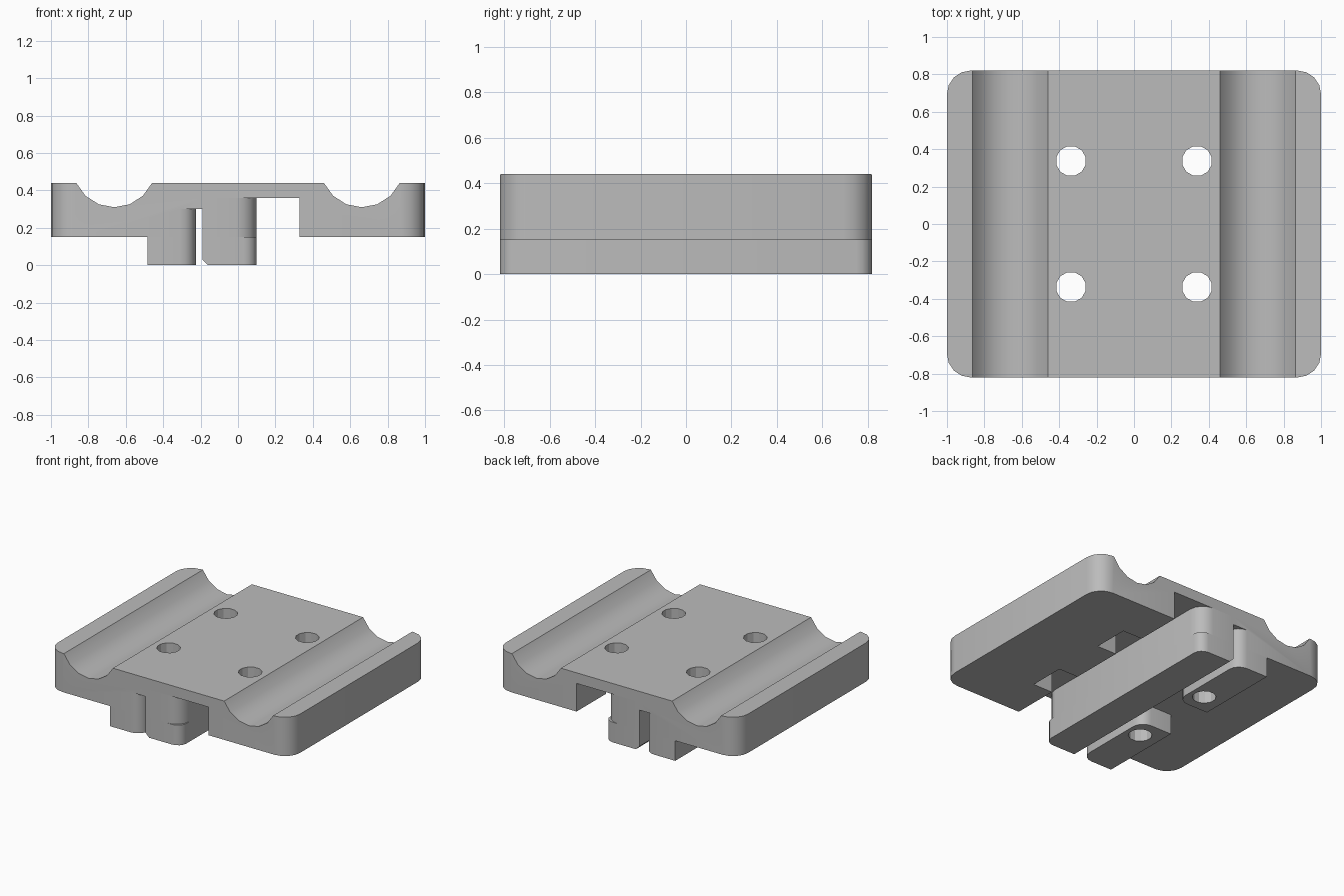
import bpy, bmesh
from math import sin, cos, pi, radians

cube = bpy.data.objects.get("Cube")
if cube:
    bpy.data.objects.remove(cube, do_unlink=True)

HALF_Y = 0.82
BASE = 0.15          # underside of the plate
TOP = 0.44
ROOF = 0.36          # top of the wide channel
SLOT_TOP = 0.30      # top of the narrow slot
SLOT = (-0.225, -0.19)
BAR_EDGE = 0.10
CHANNEL_EDGE = 0.33
HOLE = 0.337

grey = bpy.data.materials.new("plain_grey")
grey.use_nodes = True
grey.diffuse_color = (0.5, 0.5, 0.5, 1)
grey.node_tree.nodes["Principled BSDF"].inputs["Base Color"].default_value = (0.5, 0.5, 0.5, 1)


def prism(name, points, low, high, axis="z"):
    """Extrude a flat outline along z (xy outline) or y (xz outline)."""
    bm = bmesh.new()
    place = (lambda a, b: (a, b, low)) if axis == "z" else (lambda a, b: (a, low, b))
    face = bm.faces.new([bm.verts.new(place(a, b)) for a, b in points])
    moved = bmesh.ops.extrude_face_region(bm, geom=[face])["geom"]
    shift = (0, 0, high - low) if axis == "z" else (0, high - low, 0)
    bmesh.ops.translate(bm, vec=shift, verts=[v for v in moved if isinstance(v, bmesh.types.BMVert)])
    bmesh.ops.recalc_face_normals(bm, faces=bm.faces[:])
    mesh = bpy.data.meshes.new(name)
    bm.to_mesh(mesh)
    bm.free()
    mesh.materials.append(grey)
    obj = bpy.data.objects.new(name, mesh)
    bpy.context.collection.objects.link(obj)
    return obj


def arc(cx, cy, r, start, end, steps):
    angles = [radians(start + (end - start) * i / steps) for i in range(steps + 1)]
    return [(cx + r * cos(a), cy + r * sin(a)) for a in angles]


def rounded(x0, x1, y0, y1, left, right):
    """Rectangle outline with its own corner radius on each x side."""
    outline = []
    for x, y, r, sx, sy, start in ((x1, y1, right, -1, -1, 0), (x0, y1, left, 1, -1, 90),
                                   (x0, y0, left, 1, 1, 180), (x1, y0, right, -1, 1, 270)):
        outline += arc(x + sx * r, y + sy * r, r, start, start + 90, 4) if r else [(x, y)]
    return outline


def boolean(obj, cutter, operation="DIFFERENCE"):
    cutter.hide_render = True
    mod = obj.modifiers.new("cut", "BOOLEAN")
    mod.operation, mod.object, mod.solver = operation, cutter, "EXACT"
    bpy.context.view_layer.objects.active = obj
    bpy.ops.object.modifier_apply(modifier=mod.name)
    bpy.data.objects.remove(cutter, do_unlink=True)


def drill(obj, x, y):
    boolean(obj, prism("hole_cutter", arc(x, y, 0.081, 15, 345, 11), -0.1, 0.6))


# Plate section: two rod grooves on top, narrow slot and wide channel below
def groove(x):
    return arc(x, 0.533, 0.223, 335.2, 204.8, 6)


section = [(-1.1, BASE), (SLOT[0], BASE), (SLOT[0], SLOT_TOP), (SLOT[1], SLOT_TOP),
           (SLOT[1], ROOF), (CHANNEL_EDGE, ROOF), (CHANNEL_EDGE, BASE), (1.1, BASE), (1.1, TOP)]
section += groove(0.662) + groove(-0.662) + [(-1.1, TOP)]
plate = prism("plate", section, -1, 1, "y")
boolean(plate, prism("outline", rounded(-1, 1, -HALF_Y, HALF_Y, 0.125, 0.125), -0.1, 0.6), "INTERSECT")

# Flared slot ends, nut pockets and holes
FLARE = 0.085
for s in (-1, 1):
    cx, cy = SLOT[0] - FLARE, s * (HALF_Y - FLARE)
    flare = arc(cx, cy, FLARE, 0, 90 * s, 4)
    flare += [(cx, s * 0.85), (SLOT[0] + 0.015, s * 0.85), (SLOT[0] + 0.015, cy)]
    boolean(plate, prism("flare_cutter", flare, 0.1, SLOT_TOP))
    pocket = rounded(0.25, 0.49, s * HOLE - 0.135, s * HOLE + 0.135, 0, 0)
    boolean(plate, prism("pocket_cutter", pocket, 0.1, ROOF))
    for x in (-HOLE, HOLE):
        drill(plate, x, s * HOLE)

# Clamp bar: upper neck with wide corners, lower foot with tighter corners
neck = prism("clamp_bar_neck", rounded(SLOT[1], BAR_EDGE, -HALF_Y, HALF_Y, 0, 0.11), BASE, ROOF)
foot = prism("clamp_bar_foot", rounded(SLOT[1], BAR_EDGE, -HALF_Y, HALF_Y, 0, 0.07), 0, BASE)
chamfer = [(SLOT[1] - 0.01, -0.01), (SLOT[1] + 0.04, -0.01), (SLOT[1] - 0.01, 0.04)]
boolean(foot, prism("chamfer_cutter", chamfer, -1, 1, "y"))
parts = [plate, neck, foot]

# Screw blocks beside the narrow slot
for s, label in ((-1, "front"), (1, "back")):
    y0, y1 = sorted((s * 0.19, s * HALF_Y))
    block = prism(label + "_screw_block", rounded(-0.485, SLOT[0], y0, y1, 0, FLARE), 0, BASE)
    drill(block, -HOLE, s * HOLE)
    parts.append(block)

# Smooth the arcs, keep corners crisp
bpy.ops.object.select_all(action="DESELECT")
for obj in parts:
    obj.select_set(True)
bpy.context.view_layer.objects.active = plate
bpy.ops.object.shade_smooth_by_angle(angle=radians(26))
